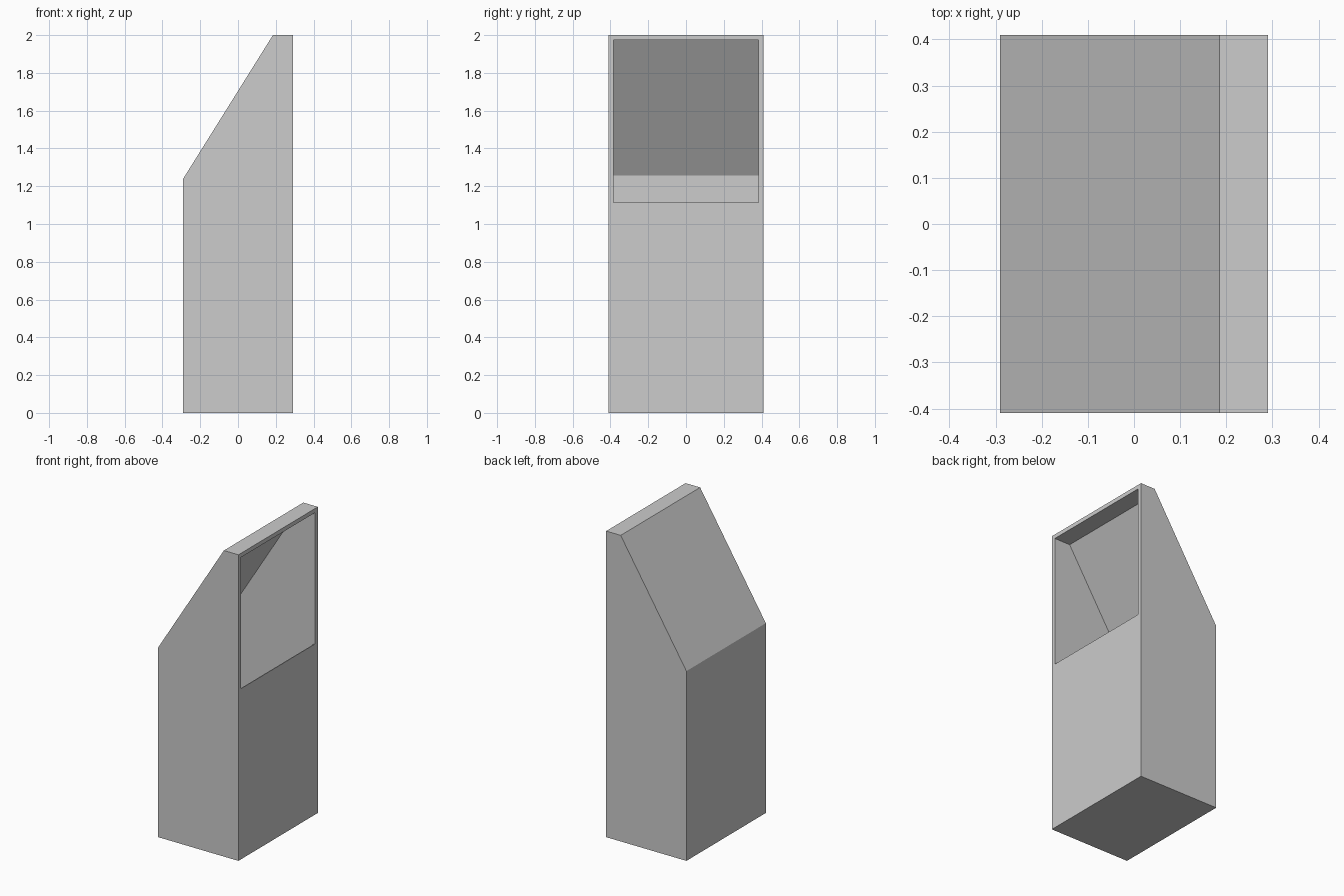
import bpy
import bmesh

default_cube = bpy.data.objects.get("Cube")
if default_cube:
    bpy.data.objects.remove(default_cube, do_unlink=True)

# Single flat colour
grey = bpy.data.materials.new("light_grey")
grey.use_nodes = True
colour = (0.604, 0.604, 0.604, 1)
grey.diffuse_color = colour
grey.node_tree.nodes["Principled BSDF"].inputs["Base Color"].default_value = colour


def prism(name, profile, half_width):
    """Extrude an (x, z) side profile along y, centred on y = 0."""
    bm = bmesh.new()
    face = bm.faces.new([bm.verts.new((x, -half_width, z)) for x, z in profile])
    result = bmesh.ops.extrude_face_region(bm, geom=[face])
    moved = [g for g in result["geom"] if isinstance(g, bmesh.types.BMVert)]
    bmesh.ops.translate(bm, verts=moved, vec=(0, 2 * half_width, 0))
    bmesh.ops.recalc_face_normals(bm, faces=bm.faces)
    mesh = bpy.data.meshes.new(name)
    bm.to_mesh(mesh)
    bm.free()
    mesh.materials.append(grey)
    obj = bpy.data.objects.new(name, mesh)
    bpy.context.collection.objects.link(obj)
    return obj


# Tall cabinet with a sloped back
cabinet = prism("cabinet", [(-0.29, 0), (0.29, 0), (0.29, 2),
                            (0.185, 2), (-0.29, 1.24)], 0.41)

# Hollow interior joined to the upper opening
cavity = prism("cavity_cutter", [(0.4, 1.973), (0.175, 1.973), (-0.272, 1.258),
                                 (-0.272, 0.027), (0.285, 0.027),
                                 (0.285, 1.115), (0.4, 1.115)], 0.383)
cavity.hide_render = True

cut = cabinet.modifiers.new("hollow", "BOOLEAN")
cut.operation = "DIFFERENCE"
cut.solver = "EXACT"
cut.object = cavity

# Bake the cut and drop the cutter
bpy.context.view_layer.update()
graph = bpy.context.evaluated_depsgraph_get()
hollow_mesh = bpy.data.meshes.new_from_object(cabinet.evaluated_get(graph))
cabinet.modifiers.clear()
cabinet.data = hollow_mesh
bpy.data.objects.remove(cavity, do_unlink=True)
